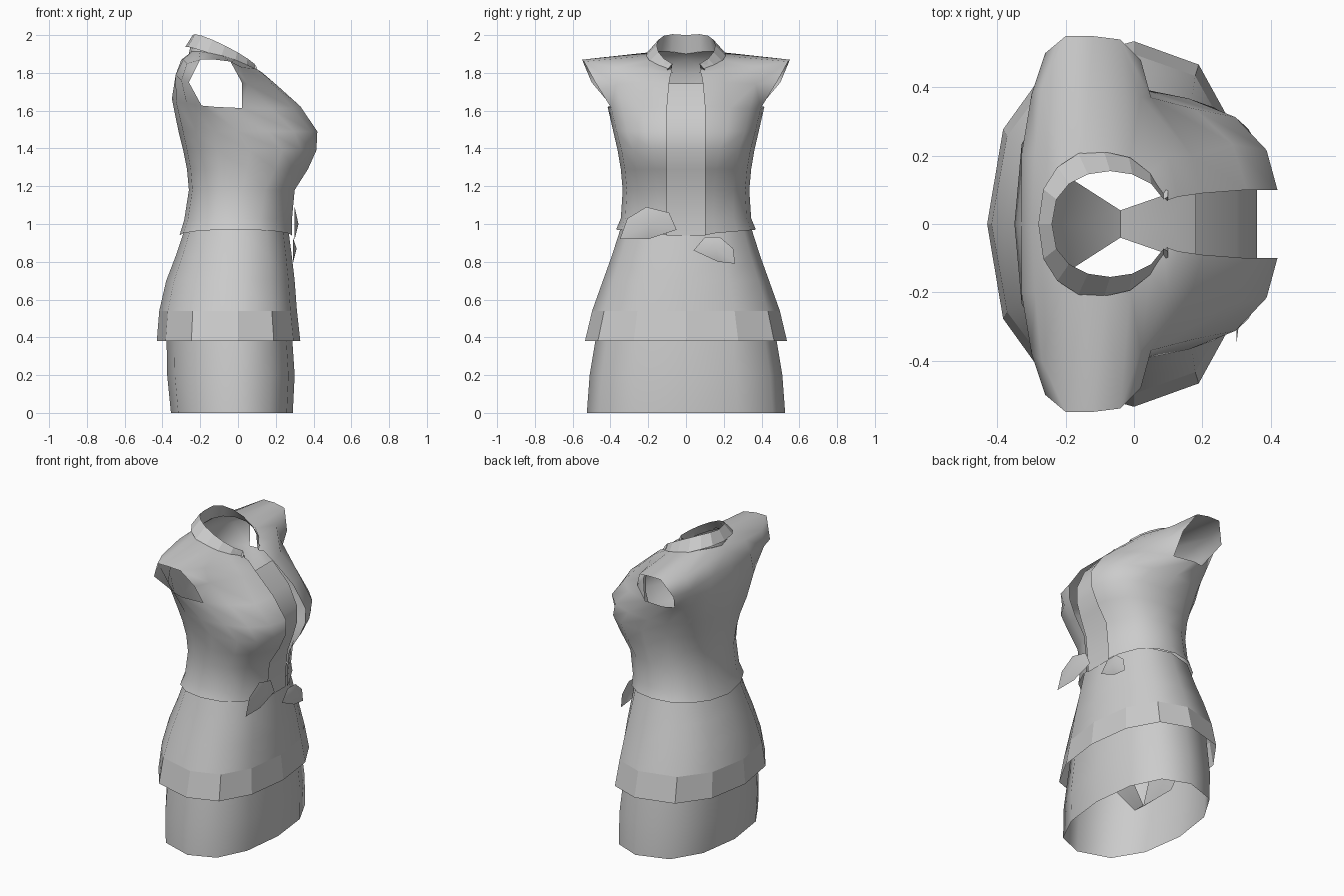
import bpy
import bmesh
import math

if "Cube" in bpy.data.objects:
    bpy.data.objects.remove(bpy.data.objects["Cube"], do_unlink=True)

cloth = bpy.data.materials.new("grey cloth")
cloth.use_nodes = True
GREY = (0.6, 0.6, 0.6, 1)
cloth.diffuse_color = GREY
cloth.node_tree.nodes["Principled BSDF"].inputs["Base Color"].default_value = GREY


def finish(name, bm, mirror=True, smooth=50):
    """Turns the bmesh into a shaded object, mirrored across the body if asked."""
    mesh = bpy.data.meshes.new(name)
    bm.to_mesh(mesh)
    bm.free()
    mesh.materials.append(cloth)
    obj = bpy.data.objects.new(name, mesh)
    bpy.context.collection.objects.link(obj)
    if mirror:
        mod = obj.modifiers.new("mirror", 'MIRROR')
        mod.use_axis = (False, True, False)
        mod.merge_threshold = 0.002
    if smooth:
        bpy.ops.object.select_all(action='DESELECT')
        obj.select_set(True)
        bpy.context.view_layer.objects.active = obj
        bpy.ops.object.shade_smooth_by_angle(angle=math.radians(smooth))


def half_ring(z, back, front, width, steps=8, middle=0.0, x_power=1.0, y_power=1.0,
              gap=0.0, wave=0.0, tilt=0.0):
    """Half of a rounded section, running from the chest side to the back.

    gap opens the chest side, wave lifts the flanks, tilt lowers the chest side."""
    ring = []
    for j in range(steps + 1):
        angle = math.pi * j / steps
        c, s = math.cos(angle), math.sin(angle)
        reach = front - middle if c > 0 else back - middle
        x = middle + reach * abs(c) ** x_power
        y = width * s ** y_power if 0 < j < steps else 0.0
        ring.append((x, gap if j == 0 else y, z + wave * s - tilt * (x - middle)))
    return ring


def skirt_ring(z, back, front, width):
    return half_ring(z, back, front, width, steps=6, x_power=0.8, y_power=0.95)


def waist_ring(z, back, front, width, power, wave=0.0):
    return half_ring(z, back, front, width, middle=(back + front) / 2,
                     x_power=power, y_power=power, gap=0.1, wave=wave)


def loft(name, rings, skip=(), smooth=50):
    """Joins rows of points with quads, leaving out the (row, column) pairs in skip."""
    bm = bmesh.new()
    rows = [[bm.verts.new(point) for point in ring] for ring in rings]
    for r, (low, high) in enumerate(zip(rows, rows[1:])):
        for j in range(len(low) - 1):
            if (r, j) not in skip:
                bm.faces.new((low[j], low[j + 1], high[j + 1], high[j]))
    loose = [vert for vert in bm.verts if not vert.link_faces]
    bmesh.ops.delete(bm, geom=loose, context='VERTS')
    finish(name, bm, mirror=True, smooth=smooth)


# Underskirt
loft("underskirt", [skirt_ring(0, -0.355, 0.29, 0.525),
                    skirt_ring(0.2, -0.375, 0.3, 0.51),
                    skirt_ring(0.5, -0.38, 0.28, 0.46)])

# Overskirt and its faceted hem band
band_top = skirt_ring(0.54, -0.417, 0.312, 0.497)
loft("overskirt", [band_top,
                   skirt_ring(0.7, -0.38, 0.3, 0.44),
                   skirt_ring(0.83, -0.33, 0.285, 0.393),
                   skirt_ring(0.98, -0.28, 0.265, 0.345)])
loft("hem_band", [skirt_ring(0.38, -0.43, 0.33, 0.535), band_top], smooth=0)

# Blouse: rounded sections to the underarm, then rows for shoulders and cap sleeves
bodice = [waist_ring(0.94, -0.31, 0.285, 0.37, 0.9, wave=0.03),
          waist_ring(1.02, -0.285, 0.285, 0.345, 0.9, wave=0.01),
          waist_ring(1.18, -0.26, 0.3, 0.335, 0.85),
          waist_ring(1.29, -0.27, 0.37, 0.345, 0.8),
          waist_ring(1.39, -0.29, 0.415, 0.362, 0.75)]
bust = half_ring(1.49, -0.315, 0.42, 0.385, y_power=0.6, gap=0.1)
underarm = half_ring(1.65, -0.35, 0.33, 0.415, middle=-0.12, x_power=1.2, y_power=0.6,
                     gap=0.1, wave=-0.03, tilt=0.06)
armhole = [(0.2, 0.09, 1.74), (0.17, 0.2, 1.75), (0.05, 0.37, 1.74),
           (0.02, 0.48, 1.75), (-0.1, 0.5, 1.7), (-0.26, 0.5, 1.75),
           (-0.3, 0.38, 1.76), (-0.33, 0.2, 1.79), (-0.33, 0, 1.79)]
shoulder = [(0.13, 0.08, 1.8), (0.1, 0.2, 1.82), (0.02, 0.37, 1.83),
            (-0.04, 0.54, 1.86), (-0.12, 0.55, 1.87), (-0.2, 0.55, 1.87),
            (-0.27, 0.4, 1.85), (-0.29, 0.2, 1.87), (-0.3, 0, 1.87)]
neck = half_ring(1.85, -0.26, 0.1, 0.21, middle=-0.08, gap=0.07, wave=0.04, tilt=0.28)
rows = bodice + [bust, underarm, armhole, shoulder, neck]
holes = {(rows.index(ring), column) for ring in (underarm, armhole) for column in (3, 4)}
loft("blouse", rows, skip=holes, smooth=60)

# Front panel set behind the blouse edges, following its outline
panel_front = [(ring[0][0] - 0.01, ring[0][2]) for ring in bodice[:3]]
panel_front += [(0.33, 1.29), (0.36, 1.39), (0.36, 1.49), (0.3, 1.62), (0.18, 1.745)]
loft("front_panel", [[(x, 0, z), (x, 0.1, z)][::-1] for x, z in panel_front])

# Folded collar: outer fall, top edge, inner stand
fall = half_ring(1.86, -0.28, 0.1, 0.22, middle=-0.09, y_power=0.8,
                 gap=0.13, wave=0.02, tilt=0.4)
edge = half_ring(1.915, -0.24, 0.1, 0.155, middle=-0.07, y_power=0.8,
                 gap=0.08, wave=0.03, tilt=0.5)
loft("collar", [fall, edge], smooth=0)
loft("collar_stand", [edge, [(x, y * 0.95, z) for x, y, z in neck]])

# Inner brief joining front and back between the leg openings
brief = [(0.22, 0.16, 0.6), (0.09, 0.085, 0.2), (-0.04, 0.04, 0.08),
         (-0.18, 0.13, 0.2), (-0.32, 0.2, 0.6)]
loft("inner_brief", [[(x, width, z), (x, 0, z)] for x, width, z in brief])


# Sash tails: bulged leaf shapes at the waist
def leaf(name, centre, outline):
    bm = bmesh.new()
    hub = bm.verts.new(centre)
    rim = [bm.verts.new((centre[0] - 0.02, y, z)) for y, z in outline]
    for a, b in zip(rim, rim[1:] + rim[:1]):
        bm.faces.new((hub, a, b))
    bmesh.ops.recalc_face_normals(bm, faces=bm.faces)
    finish(name, bm, mirror=False, smooth=60)


leaf("sash_tail_right", (0.32, -0.19, 1),
     [(-0.35, 0.92), (-0.31, 1.03), (-0.21, 1.09), (-0.09, 1.06), (-0.05, 0.97), (-0.2, 0.92)])
leaf("sash_tail_left", (0.31, 0.16, 0.87),
     [(0.04, 0.86), (0.1, 0.93), (0.18, 0.93), (0.25, 0.87), (0.26, 0.79), (0.17, 0.8)])
